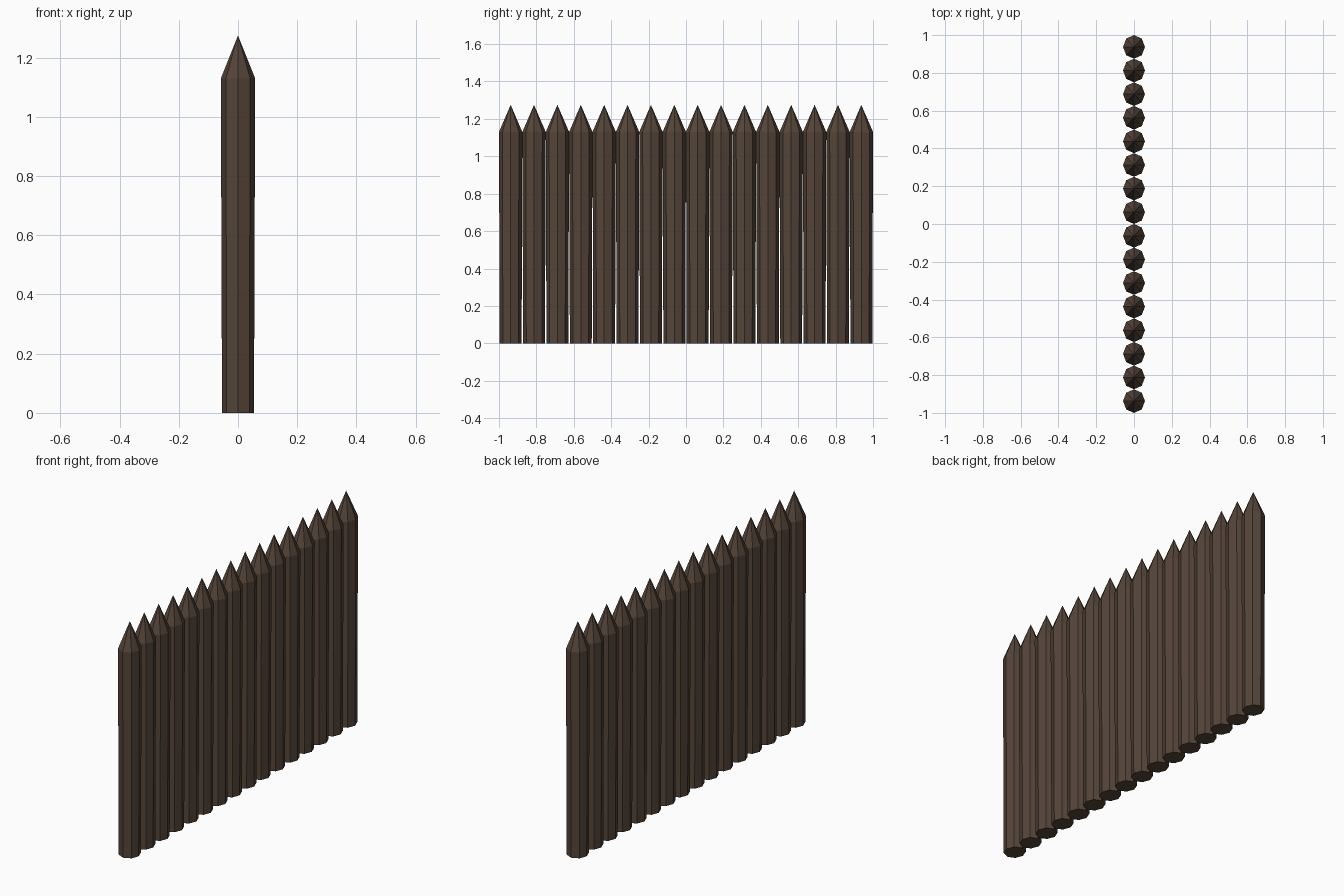
import bpy, bmesh
from math import sin, cos, tau

if "Cube" in bpy.data.objects:
    bpy.data.objects.remove(bpy.data.objects["Cube"])

COUNT = 16
SIDES = 8
SPACING = 2 / COUNT

wood = bpy.data.materials.new("dark_wood")
wood.diffuse_color = (0.09, 0.058, 0.04, 1)
wood.use_nodes = True
wood.node_tree.nodes["Principled BSDF"].inputs["Base Color"].default_value = wood.diffuse_color

# One sharpened log: tapered octagonal shaft with a pointed tip
mesh = bpy.data.meshes.new("stake")
bm = bmesh.new()


def ring(rx, ry, z):
    return [bm.verts.new((rx * cos(tau * i / SIDES), ry * sin(tau * i / SIDES), z))
            for i in range(SIDES)]


bottom = ring(0.054, 0.0585, 0)
shoulder = ring(0.058, 0.0625, 1.13)
tip = bm.verts.new((0, 0, 1.275))
bm.faces.new(bottom[::-1])
for i in range(SIDES):
    j = (i + 1) % SIDES
    bm.faces.new((bottom[i], bottom[j], shoulder[j], shoulder[i]))
    bm.faces.new((shoulder[i], shoulder[j], tip))
bm.to_mesh(mesh)
bm.free()
mesh.materials.append(wood)

# Row of stakes forming the palisade
for n in range(COUNT):
    stake = bpy.data.objects.new(f"stake_{n + 1}", mesh)
    stake.location.y = (n - (COUNT - 1) / 2) * SPACING
    bpy.context.collection.objects.link(stake)
